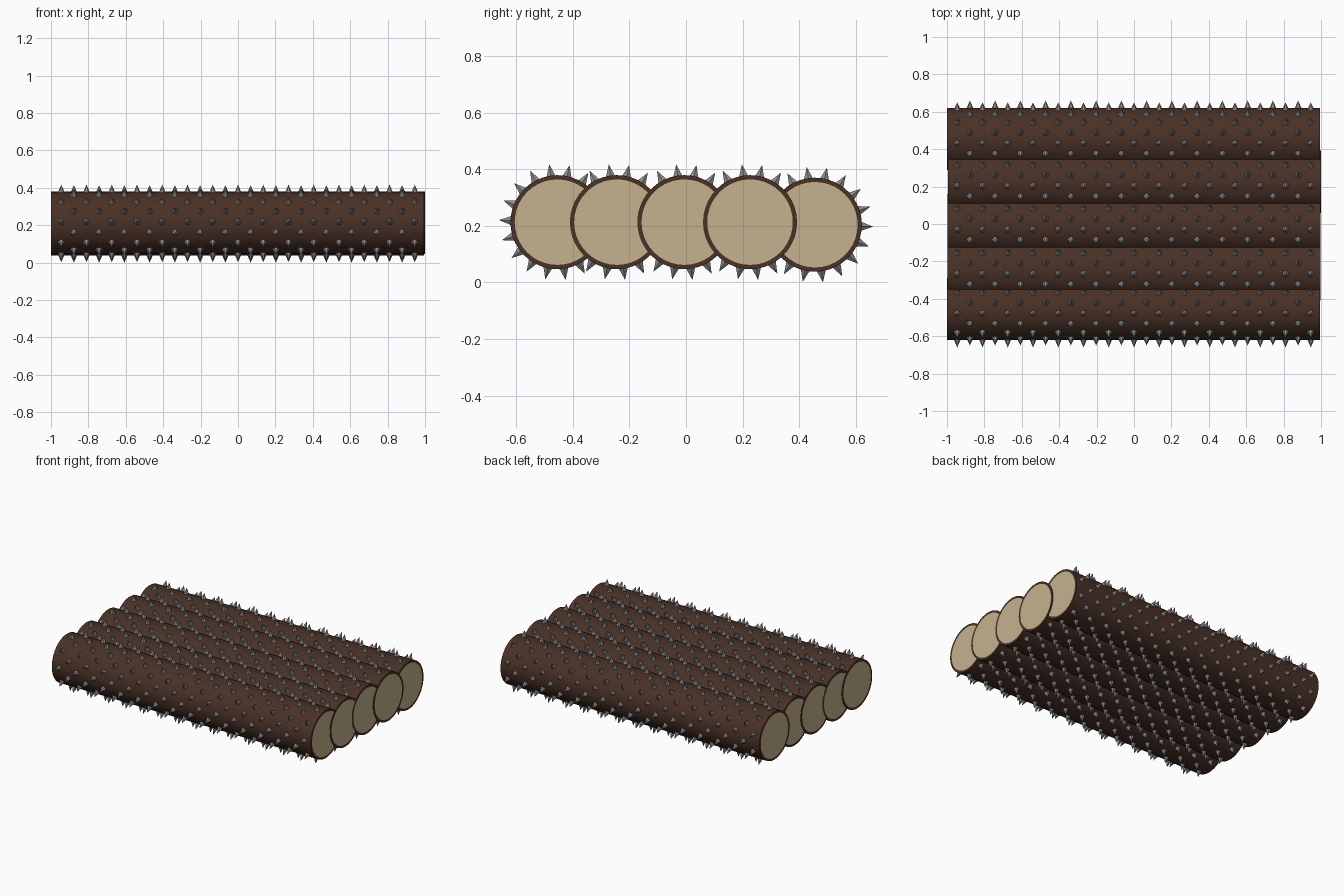
import bpy, bmesh, math
from mathutils import Matrix, Vector

if "Cube" in bpy.data.objects:
    bpy.data.objects.remove(bpy.data.objects["Cube"])


def material(name, rgb):
    m = bpy.data.materials.new(name)
    m.diffuse_color = (*rgb, 1)
    m.use_nodes = True
    m.node_tree.nodes["Principled BSDF"].inputs["Base Color"].default_value = m.diffuse_color
    return m


bark = material("dark_bark", (0.068, 0.031, 0.019))
wood = material("cut_wood", (0.56, 0.445, 0.275))
steel = material("grey_steel", (0.25, 0.255, 0.26))

R = 0.166            # log radius
TIP = 0.206          # distance of spike tips from the log axis
# Log centres: small x shift, y, z
logs = [(-0.003, -0.454, 0.213), (0, -0.244, 0.213), (0.0006, -0.006, 0.213),
        (0.003, 0.226, 0.213), (-0.003, 0.455, 0.204)]
along_x = Matrix.Rotation(math.pi / 2, 4, 'Y')


def finish(bm, name, mats):
    me = bpy.data.meshes.new(name)
    bm.to_mesh(me)
    bm.free()
    ob = bpy.data.objects.new(name, me)
    bpy.context.collection.objects.link(ob)
    for m in mats:
        me.materials.append(m)
    return ob


def make_log(i, centre):
    # Bark cylinder with an inset disc of cut wood on both ends
    bm = bmesh.new()
    bmesh.ops.create_cone(bm, cap_ends=True, segments=40, radius1=R, radius2=R,
                          depth=1.994, matrix=Matrix.Translation(centre) @ along_x)
    caps = [f for f in bm.faces if len(f.verts) > 4]
    for f in bm.faces:
        f.smooth = f not in caps
    bmesh.ops.inset_individual(bm, faces=caps, thickness=0.015)
    for f in bm.faces:
        if abs(f.normal.x) > 0.9:
            f.smooth = False
        if len(f.verts) > 4:
            f.material_index = 1
    ob = finish(bm, f"log_{i + 1}", [bark, wood])
    # Keep the cut edges crisp
    for e in ob.data.edges:
        a, b = (ob.data.vertices[v].co for v in e.vertices)
        if abs(a.x - b.x) < 1e-4:
            e.use_edge_sharp = True


def make_spikes(i, centre):
    # Staggered rows of spikes every 20 degrees, skipping those buried in neighbours
    bm = bmesh.new()
    base = R - 0.006
    for k in range(18):
        ang = math.radians(20 * k - 2)
        out = Vector((0, math.cos(ang), math.sin(ang)))
        tip = Vector((0, centre[1], centre[2])) + out * TIP
        if any(j != i and math.hypot(tip.y - c[1], tip.z - c[2]) < R
               for j, c in enumerate(logs)):
            continue
        turn = out.to_track_quat('Z', 'X').to_matrix().to_4x4()
        for s in range(29):
            if (s + k) % 2 == 0:
                continue
            pos = Vector((-0.945 + 0.0675 * s, centre[1], centre[2]))
            pos += out * (base + TIP) / 2
            bmesh.ops.create_cone(bm, cap_ends=True, segments=6, radius1=0.02,
                                  radius2=0, depth=TIP - base,
                                  matrix=Matrix.Translation(pos) @ turn)
    finish(bm, f"spikes_{i + 1}", [steel])


for i, c in enumerate(logs):
    make_log(i, c)
    make_spikes(i, c)
